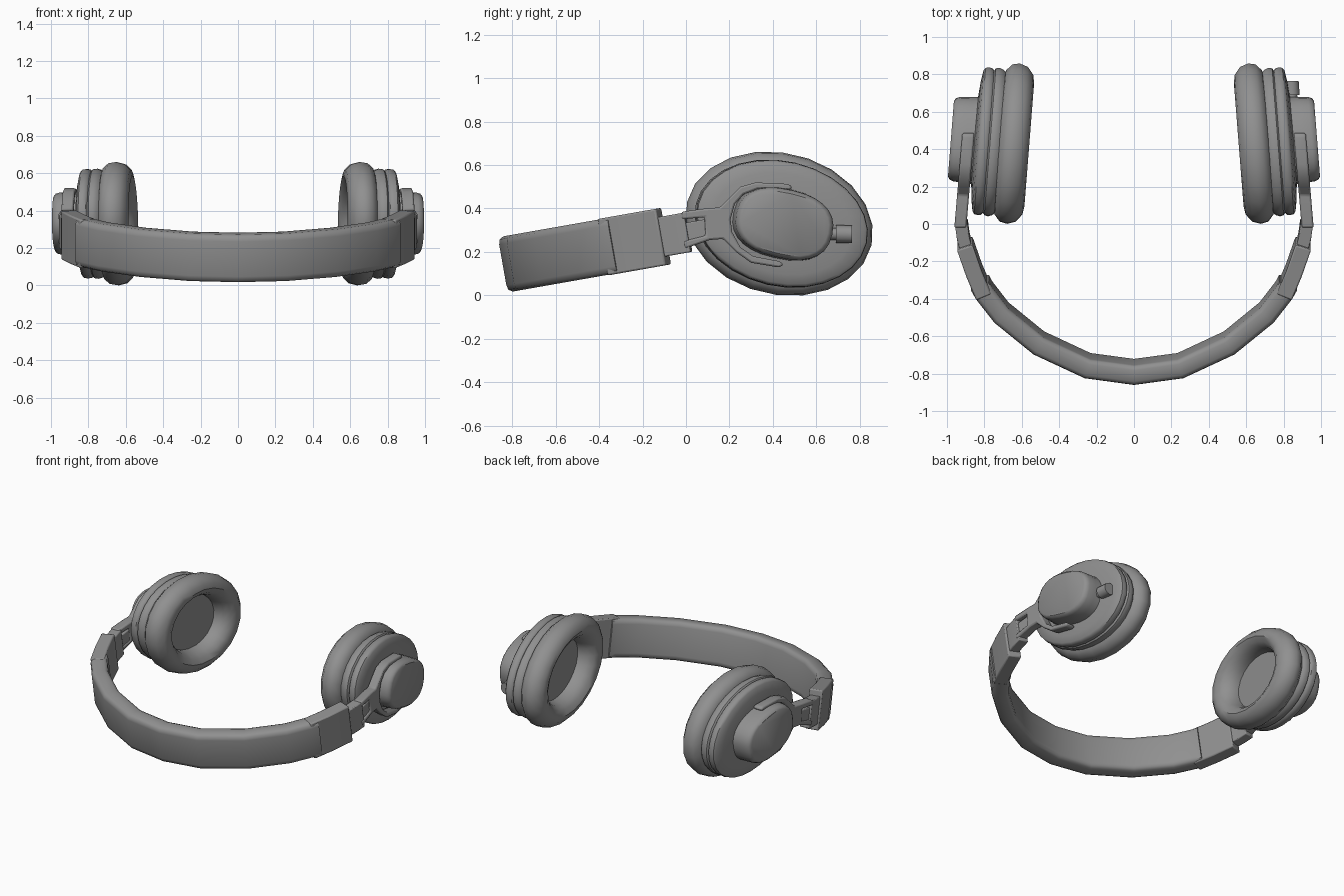
import bpy, bmesh
from math import sin, cos, pi, radians, copysign
from mathutils import Vector

if "Cube" in bpy.data.objects:
    bpy.data.objects.remove(bpy.data.objects["Cube"])

TILT = radians(10)      # headband plane rises towards the cups
TOE = radians(4.5)      # cups turned slightly inwards
ROLL = radians(-13)     # oval cups rolled in their own plane
CUP = Vector((0.56, 0.423, 0.33))

GREY = bpy.data.materials.new("dark_grey")
GREY.diffuse_color = (0.28, 0.28, 0.28, 1)
GREY.use_nodes = True
GREY.node_tree.nodes["Principled BSDF"].inputs["Base Color"].default_value = GREY.diffuse_color


def finish(name, bm, mirror=True, bevel=0, angle=40):
    bmesh.ops.remove_doubles(bm, verts=bm.verts, dist=1e-5)
    bmesh.ops.recalc_face_normals(bm, faces=bm.faces)
    me = bpy.data.meshes.new(name)
    bm.to_mesh(me)
    bm.free()
    me.materials.append(GREY)
    ob = bpy.data.objects.new(name, me)
    bpy.context.collection.objects.link(ob)
    bpy.ops.object.select_all(action='DESELECT')
    bpy.context.view_layer.objects.active = ob
    ob.select_set(True)
    if bevel:
        b = ob.modifiers.new("bevel", 'BEVEL')
        b.width, b.segments, b.limit_method = bevel, 2, 'ANGLE'
    if mirror:
        ob.modifiers.new("mirror", 'MIRROR')
    bpy.ops.object.shade_smooth_by_angle(angle=radians(angle))
    return ob


def skin(bm, rings, cap_start=True, cap_end=True):
    loops = [[bm.verts.new(p) for p in r] for r in rings]
    n = len(loops[0])
    for a, b in zip(loops, loops[1:]):
        for i in range(n):
            j = (i + 1) % n
            bm.faces.new((a[i], a[j], b[j], b[i]))
    if cap_start:
        bm.faces.new(loops[0])
    if cap_end:
        bm.faces.new(loops[-1])


def band_point(x, u, w):
    return Vector((x, u * cos(TILT) - w * sin(TILT), 0.289 + u * sin(TILT) + w * cos(TILT)))


def sweep(name, path, section, cap_start=True, **kw):
    """Sweep a (thickness, width) section along an (x, u) path in the tilted plane."""
    rings = []
    for i, p in enumerate(path):
        a, b = Vector(path[max(i - 1, 0)]), Vector(path[min(i + 1, len(path) - 1)])
        d = (b - a).normalized()
        if i == 0 and p[0] == 0:
            d = Vector((1, 0))
        n = Vector((d.y, -d.x))
        rings.append([band_point(p[0] + n.x * t, p[1] + n.y * t, w) for t, w in section])
    bm = bmesh.new()
    skin(bm, rings, cap_start)
    return finish(name, bm, **kw)


def box_section(t, w):
    return [(t, w), (-t, w), (-t, -w), (t, -w)]


def cup_lathe(name, profile, a, b, segs, power=2.0):
    """Oval lathe around the cup axis; profile is (distance along axis, scale)."""
    axis = Vector((cos(TOE), sin(TOE), 0))
    side, up = Vector((-sin(TOE), cos(TOE), 0)), Vector((0, 0, 1))
    e1 = side * cos(ROLL) + up * sin(ROLL)
    e2 = up * cos(ROLL) - side * sin(ROLL)
    rings = []
    for t, s in profile:
        ring = []
        for k in range(segs):
            q = 2 * pi * k / segs
            c, d = [copysign(abs(v) ** (2 / power), v) for v in (cos(q), sin(q))]
            ring.append(CUP + axis * t + e1 * (a * s * c) + e2 * (b * s * d))
        rings.append(ring)
    bm = bmesh.new()
    skin(bm, rings)
    return finish(name, bm)


# Headband, half arc mirrored across the middle
half = [(0.055, 0.095), (0.049, 0.118), (0.030, 0.129), (-0.030, 0.129), (-0.049, 0.118), (-0.053, 0.095)]
band_section = half + [(t, -w) for t, w in reversed(half)]
sweep("headband", [(0, -0.802), (0.248, -0.768), (0.508, -0.645), (0.708, -0.48), (0.80, -0.36), (0.822, -0.32)],
      band_section, cap_start=False, angle=50)

# End sleeves, sliders and hinge tongues
sweep("band_sleeve", [(0.803, -0.375), (0.855, -0.25), (0.905, -0.105)], box_section(0.044, 0.132), bevel=0.008)
sweep("slider", [(0.89, -0.15), (0.912, -0.07), (0.923, 0.01)], box_section(0.034, 0.092), bevel=0.006)
sweep("hinge_tongue", [(0.923, 0.0), (0.916, 0.10)], box_section(0.024, 0.045), bevel=0.006)

# Fork yokes: flat outline in (y, z), given thickness along x
outline = [(-0.02, 0.385), (0.09, 0.40), (0.155, 0.405), (0.20, 0.45), (0.25, 0.50), (0.32, 0.52),
           (0.47, 0.513), (0.49, 0.50), (0.48, 0.485), (0.33, 0.49), (0.265, 0.465), (0.225, 0.42),
           (0.205, 0.35), (0.213, 0.29), (0.25, 0.222), (0.31, 0.18), (0.43, 0.157), (0.45, 0.142),
           (0.43, 0.128), (0.30, 0.15), (0.23, 0.20), (0.17, 0.26), (0.11, 0.255), (-0.005, 0.215),
           (-0.01, 0.25), (0.09, 0.275), (0.085, 0.36), (-0.02, 0.35)]
bm = bmesh.new()
skin(bm, [[(0.927 - 0.085 * y + h, y, z) for y, z in outline] for h in (-0.032, 0.032)])
finish("yoke", bm, bevel=0.012)

# Ear cup: cushion with recess, grooved rings, back plate
cup_lathe("ear_cushion", [(0.115, 0.56), (0.09, 0.565), (0.05, 0.60), (0.018, 0.67), (0.0, 0.77), (0.008, 0.87),
                          (0.04, 0.965), (0.085, 1.0), (0.125, 0.98), (0.155, 0.90), (0.165, 0.80)], 0.438, 0.326, 22)
cup_lathe("cup_shell", [(0.12, 0.8), (0.15, 0.88), (0.168, 0.92), (0.19, 0.94), (0.21, 0.93), (0.218, 0.90),
                        (0.226, 0.925), (0.245, 0.935), (0.265, 0.925), (0.275, 0.89), (0.285, 0.75),
                        (0.295, 0.5)], 0.43, 0.307, 28)
cup_lathe("cup_cap", [(0.26, 1.02), (0.34, 1.0), (0.39, 0.985), (0.41, 0.95), (0.42, 0.88)], 0.23, 0.16, 28, 2.4)

# Cable socket on the right cup only
bm = bmesh.new()
rings = []
for y, r in ((0.64, 0.028), (0.69, 0.028), (0.69, 0.041), (0.765, 0.041)):
    rings.append([(0.893 - 0.07 * y + r * cos(k * pi / 6), y, 0.30 - 0.025 * y + r * sin(k * pi / 6))
                  for k in range(12)])
skin(bm, rings)
finish("cable_socket", bm, mirror=False)
